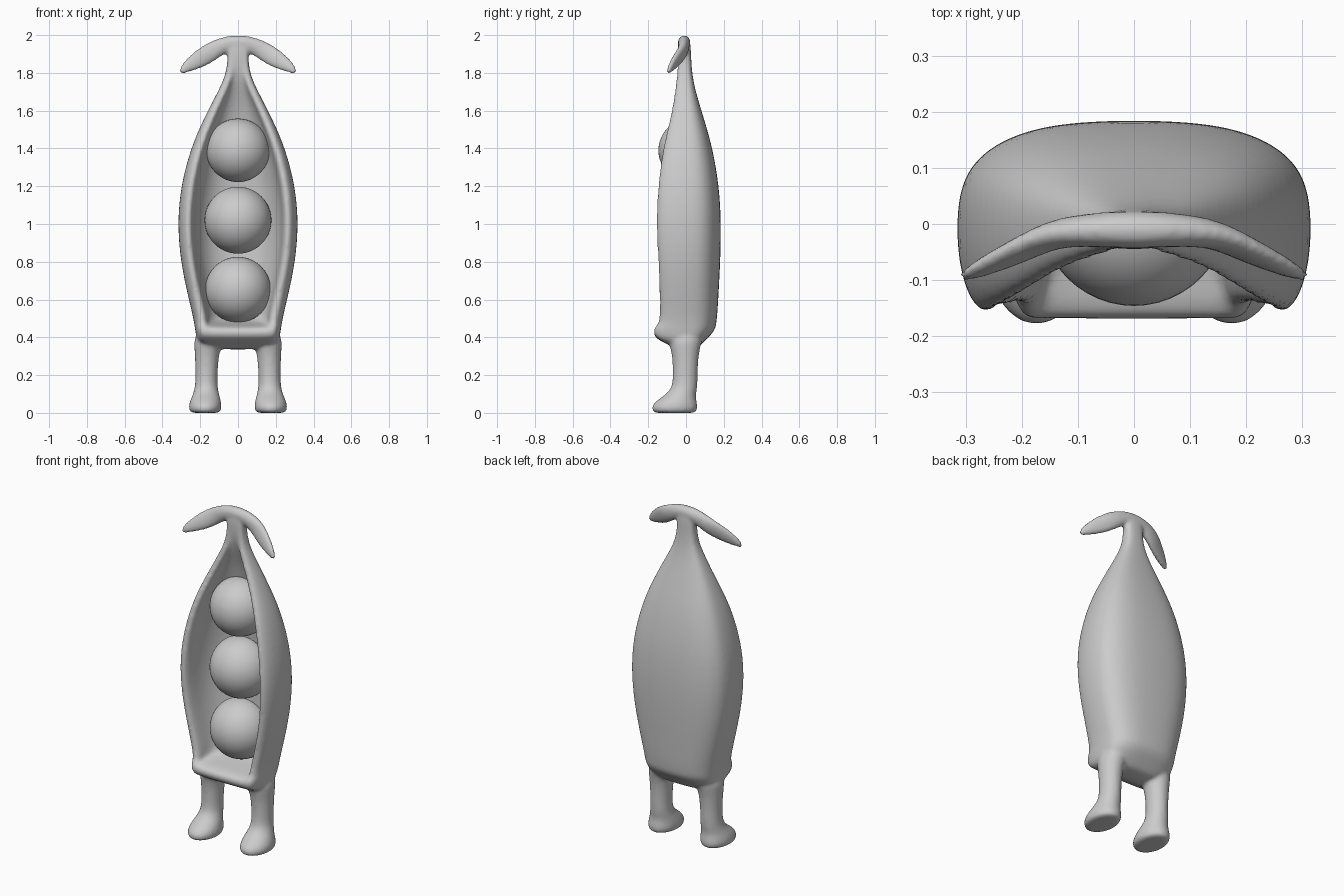
import bpy, bmesh, math

if "Cube" in bpy.data.objects:
    bpy.data.objects.remove(bpy.data.objects["Cube"])

bm = bmesh.new()


def loft(rings):
    """Skin a list of equal-length closed rings and cap both ends."""
    vs = [[bm.verts.new(p) for p in r] for r in rings]
    n = len(vs[0])
    for a, b in zip(vs, vs[1:]):
        for i in range(n):
            j = (i + 1) % n
            bm.faces.new((a[i], a[j], b[j], b[i]))
    bm.faces.new(vs[0][::-1])
    bm.faces.new(vs[-1])


def sup(c, e):
    return math.copysign(abs(c) ** (2 / e), c)


def pod_ring(z, a, yb, yf, wi, yi):
    """C-shaped section: rounded back, rims at the front, inner hollow."""
    pts = []
    for i in range(13):
        t = math.pi * i / 12
        pts.append((a * sup(math.cos(t), 2.7), yb * sup(math.sin(t), 2.7), z))
    pts += [(-.98 * a, yf * .55, z), (-.89 * a, yf, z)]
    for i in range(11):
        t = math.pi * (1 - i / 10)
        pts.append((wi * sup(math.cos(t), 2.4),
                    yf + (yi - yf) * sup(math.sin(t), 2.4), z))
    pts += [(.89 * a, yf, z), (.98 * a, yf * .55, z)]
    return pts


# Pod: height, half width, back y, rim y, hollow half width, hollow y
pod = [
    (.335, .12, .05, -.05, .08, -.05), (.36, .20, .08, -.085, .13, -.09),
    (.39, .22, .11, -.15, .165, -.155), (.42, .225, .14, -.172, .17, -.174),
    (.45, .23, .157, -.168, .17, -.165), (.465, .232, .16, -.156, .17, -.11),
    (.48, .235, .162, -.147, .165, .03), (.52, .242, .167, -.142, .167, .09),
    (.62, .267, .173, -.142, .19, .11), (.8, .306, .183, -.15, .23, .12),
    (1.0, .323, .188, -.162, .245, .125), (1.2, .306, .177, -.153, .23, .115),
    (1.4, .252, .142, -.126, .185, .085), (1.53, .195, .104, -.092, .135, .052),
    (1.63, .145, .073, -.07, .092, .025), (1.72, .097, .047, -.056, .05, -.01),
    (1.79, .067, .034, -.047, .03, -.035), (1.86, .055, .028, -.043, .03, -.045),
    (1.93, .056, .026, -.042, .03, -.045), (1.985, .05, .018, -.035, .03, -.037),
]
loft([pod_ring(*r) for r in pod])

# Legs with forward feet: height, centre x, centre y, x radius, y radius
leg = [
    (.0, .174, -.06, .05, .08), (.0, .174, -.06, .08, .115),
    (.025, .174, -.061, .09, .126), (.055, .173, -.056, .086, .116),
    (.09, .17, -.034, .074, .086), (.13, .168, -.006, .061, .068),
    (.2, .167, -.004, .059, .066), (.3, .165, -.003, .064, .07),
    (.36, .16, -.005, .074, .085), (.43, .15, 0, .08, .1),
]
for s in (-1, 1):
    loft([[(s * (cx + rx * math.cos(k * math.pi / 8)),
            cy + ry * math.sin(k * math.pi / 8), z) for k in range(16)]
          for z, cx, cy, rx, ry in leg])

# Pair of drooping leaves: centre x, y, z, half width, half thickness
half = [
    (.07, -.01, 1.952, .044, .032), (.14, -.015, 1.914, .054, .027),
    (.20, -.045, 1.875, .052, .024), (.25, -.068, 1.845, .04, .02),
    (.287, -.085, 1.82, .026, .015), (.31, -.096, 1.802, .011, .009),
]
leaf = [(-x, *r) for x, *r in half[::-1]] + [(0, -.01, 1.962, .042, .036)] + half
rings = []
for x, y, z, w, h in leaf:
    tilt = max(-1, min(1, x / .14)) * .6
    rings.append([(x + w * math.sin(tilt) * math.cos(t),
                   y + h * math.sin(t),
                   z + w * math.cos(tilt) * math.cos(t))
                  for t in (k * math.pi / 6 for k in range(12))])
loft(rings)

# Fuse everything into one soft skin
bmesh.ops.recalc_face_normals(bm, faces=bm.faces[:])
mesh = bpy.data.meshes.new("pod_body")
bm.to_mesh(mesh)
bm.free()
body = bpy.data.objects.new("pod_body", mesh)
bpy.context.collection.objects.link(body)
sub = body.modifiers.new("round", 'SUBSURF')
sub.levels = sub.render_levels = 2
rem = body.modifiers.new("fuse", 'REMESH')
rem.mode = 'VOXEL'
rem.voxel_size = .01
rem.use_smooth_shade = True
smo = body.modifiers.new("soften", 'SMOOTH')
smo.factor = .5
smo.iterations = 5

# Peas: round at the front, flattened where they sit in the pod
for name, z, r, y in (("pea_top", 1.39, .168, .022), ("pea_middle", 1.02, .177, .037),
                      ("pea_bottom", .652, .174, .034)):
    bpy.ops.mesh.primitive_uv_sphere_add(segments=48, ring_count=24, radius=r,
                                         location=(0, y, z))
    pea = bpy.context.object
    pea.name = name
    for v in pea.data.vertices:
        if v.co.y > 0:
            v.co.y *= .55
    bpy.ops.object.shade_smooth()
